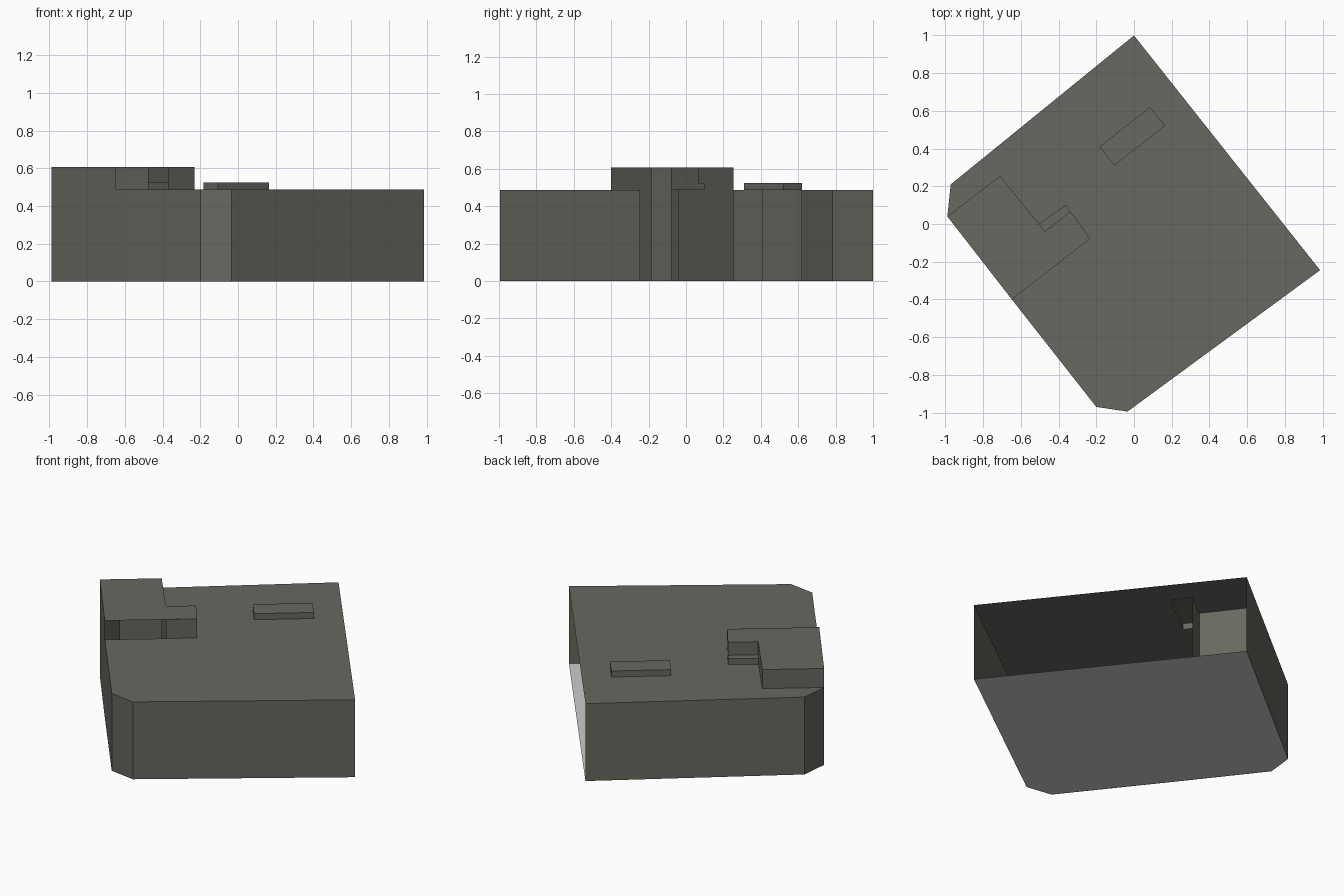
import bpy, bmesh

if "Cube" in bpy.data.objects:
    bpy.data.objects.remove(bpy.data.objects["Cube"])

Z_ROOF, Z_STEP, Z_TOP = 0.487, 0.525, 0.607


def material(name, rgb):
    m = bpy.data.materials.new(name)
    m.diffuse_color = (*rgb, 1)
    m.use_nodes = True
    m.node_tree.nodes["Principled BSDF"].inputs["Base Color"].default_value = m.diffuse_color
    return m


concrete = material("dark_concrete", (0.138, 0.135, 0.116))
pale = material("pale_floor", (0.6, 0.6, 0.6))


def finish(name, bm, mat):
    bmesh.ops.remove_doubles(bm, verts=bm.verts, dist=1e-5)
    me = bpy.data.meshes.new(name)
    bm.to_mesh(me)
    bm.free()
    me.materials.append(mat)
    ob = bpy.data.objects.new(name, me)
    bpy.context.collection.objects.link(ob)


def walls(name, path, z0, z1):
    """Thin upright sheets along an open path of plan points."""
    bm = bmesh.new()
    for a, b in zip(path, path[1:]):
        bm.faces.new([bm.verts.new(p) for p in
                      ((*a, z0), (*b, z0), (*b, z1), (*a, z1))])
    finish(name, bm, concrete)


def slab(name, loops, z, mat, up=True):
    """Flat sheet bounded by the first loop, with the other loops as holes."""
    bm = bmesh.new()
    for loop in loops:
        vs = [bm.verts.new((*p, z)) for p in loop]
        for a, b in zip(vs, vs[1:] + vs[:1]):
            bm.edges.new((a, b))
    bmesh.ops.triangle_fill(bm, edges=bm.edges[:], use_beauty=True,
                            normal=(0, 0, 1))
    for f in bm.faces:
        f.normal_update()
        if (f.normal.z > 0) != up:
            f.normal_flip()
    finish(name, bm, mat)


# plan points: outer shell
back, left_b, left_f = (0, 1), (-0.972, 0.21), (-0.99, 0.04)
front_l, front_r, right = (-0.2, -0.97), (-0.035, -0.995), (0.987, -0.245)
# plan points: tall block with its low notch
q, r, r2 = (-0.71, 0.255), (-0.505, 0.0), (-0.474, -0.04)
s, s2, t, u = (-0.362, 0.1), (-0.338, 0.066), (-0.232, -0.078), (-0.648, -0.4)
gap = (-0.37, -0.187)
# plan points: low box on the roof
box = [(-0.105, 0.31), (0.165, 0.52), (0.085, 0.62), (-0.183, 0.41)]

# outer shell, open on its back right side
walls("outer_walls", [back, left_b, left_f, u, front_l, front_r, right], 0, Z_ROOF)
slab("floor", [[back, left_b, left_f, front_l, front_r, right]], 0, pale, up=False)
slab("main_roof", [[back, left_b, left_f, q, r, s, t, u, front_l, front_r, right],
                   box], Z_ROOF, concrete)

# tall block at the left edge, partly open on its front right side
walls("tall_block_walls", [q, left_f, u], Z_ROOF, Z_TOP)
walls("tall_block_inner_wall", [r2, q], 0, Z_TOP)
walls("tall_block_front_wall", [gap, t], 0, Z_TOP)
walls("tall_block_end_wall", [t, s2], Z_ROOF, Z_TOP)
walls("notch_upper_wall", [s2, r2], Z_STEP, Z_TOP)
walls("notch_lower_wall", [s2, s, r, r2], Z_ROOF, Z_STEP)
slab("notch_ledge", [[r, r2, s2, s]], Z_STEP, concrete)
slab("tall_block_roof", [[left_f, u, t, s2, r2, q]], Z_TOP, concrete)

# low box on the roof, open underneath
walls("low_box_walls", box + box[:1], Z_ROOF, Z_STEP)
slab("low_box_roof", [box], Z_STEP, concrete)

# partitions inside the shell
walls("long_partition", [box[2], box[3]], 0, Z_ROOF)
walls("cross_partition", [(-0.06, 0.512), (-0.266, 0.783)], 0, Z_ROOF)
